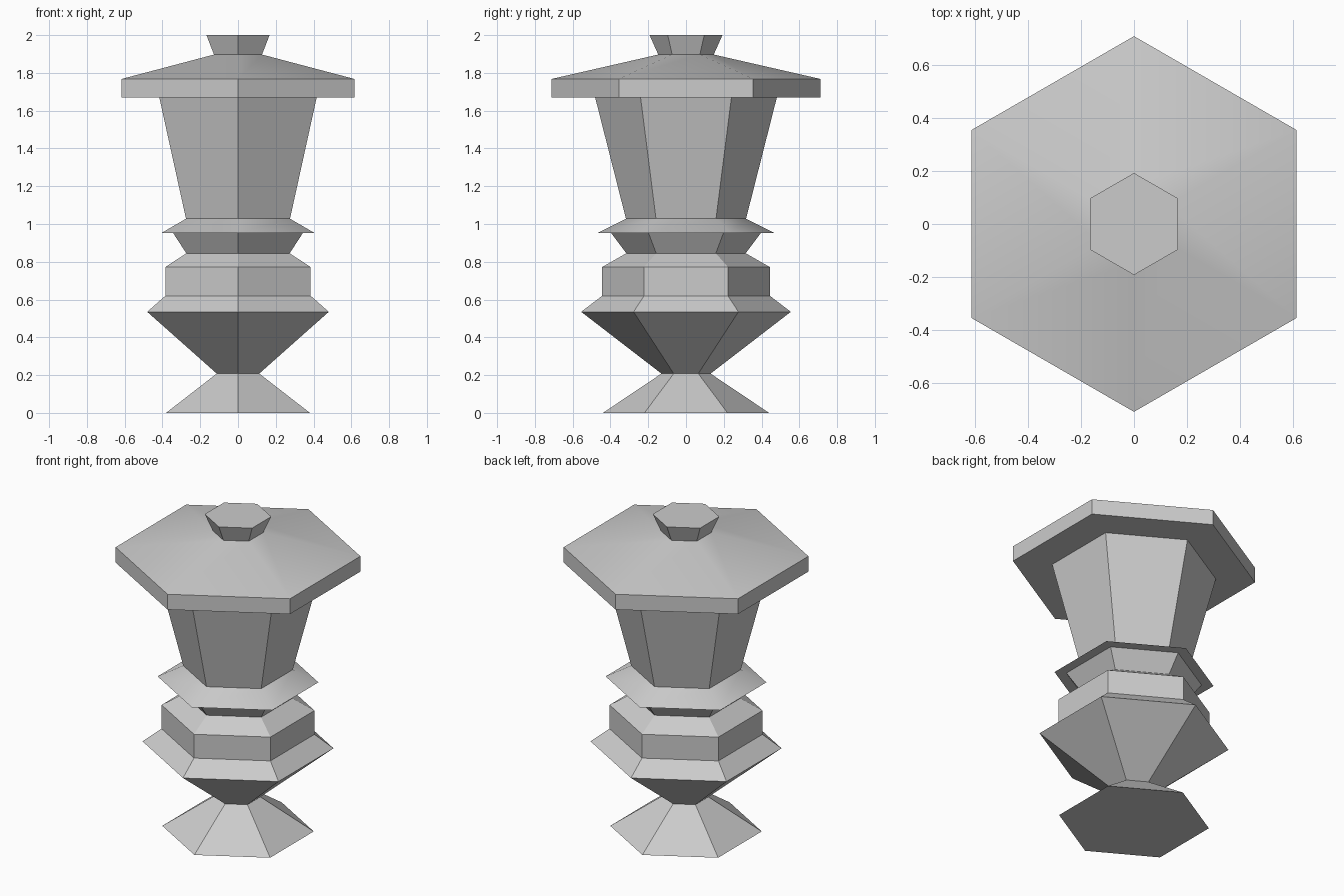
import bpy, bmesh, math

if "Cube" in bpy.data.objects:
    bpy.data.objects.remove(bpy.data.objects["Cube"])

SIDES = 6


def hex_part(name, profile, cap_bottom=False, cap_top=False):
    """Sweep a (radius, z) profile, listed bottom to top, around a hexagon with corners on +-y."""
    bm = bmesh.new()
    rings = []
    for r, z in profile:
        angles = [math.pi / 2 + math.tau * i / SIDES for i in range(SIDES)]
        rings.append([bm.verts.new((r * math.cos(a), r * math.sin(a), z)) for a in angles])
    for low, high in zip(rings, rings[1:]):
        for i in range(SIDES):
            j = (i + 1) % SIDES
            bm.faces.new((low[i], low[j], high[j], high[i]))
    if cap_bottom:
        bm.faces.new(rings[0][::-1])
    if cap_top:
        bm.faces.new(rings[-1])
    mesh = bpy.data.meshes.new(name)
    bm.to_mesh(mesh)
    bm.free()
    obj = bpy.data.objects.new(name, mesh)
    bpy.context.collection.objects.link(obj)
    bpy.ops.object.select_all(action='DESELECT')
    obj.select_set(True)
    bpy.context.view_layer.objects.active = obj
    bpy.ops.object.shade_smooth_by_angle(angle=math.radians(30))
    return obj


# Parts meet ring to ring, so the stack is one closed skin
hex_part("foot", [(0.44, 0), (0.13, 0.208)], cap_bottom=True)
hex_part("bowl", [(0.13, 0.208), (0.555, 0.535), (0.444, 0.62)])
hex_part("band", [(0.444, 0.62), (0.444, 0.772), (0.316, 0.845)])
# Flaring neck with an overhanging flange
hex_part("neck", [(0.316, 0.845), (0.397, 0.953)])
hex_part("flange", [(0.397, 0.953), (0.467, 0.953), (0.318, 1.028)])
hex_part("lantern_body", [(0.318, 1.028), (0.481, 1.67)])
# Roof slab with flat underside and shallow slope
hex_part("roof", [(0.481, 1.67), (0.711, 1.67), (0.711, 1.768), (0.147, 1.897)])
hex_part("finial", [(0.147, 1.897), (0.193, 2.0)], cap_top=True)
